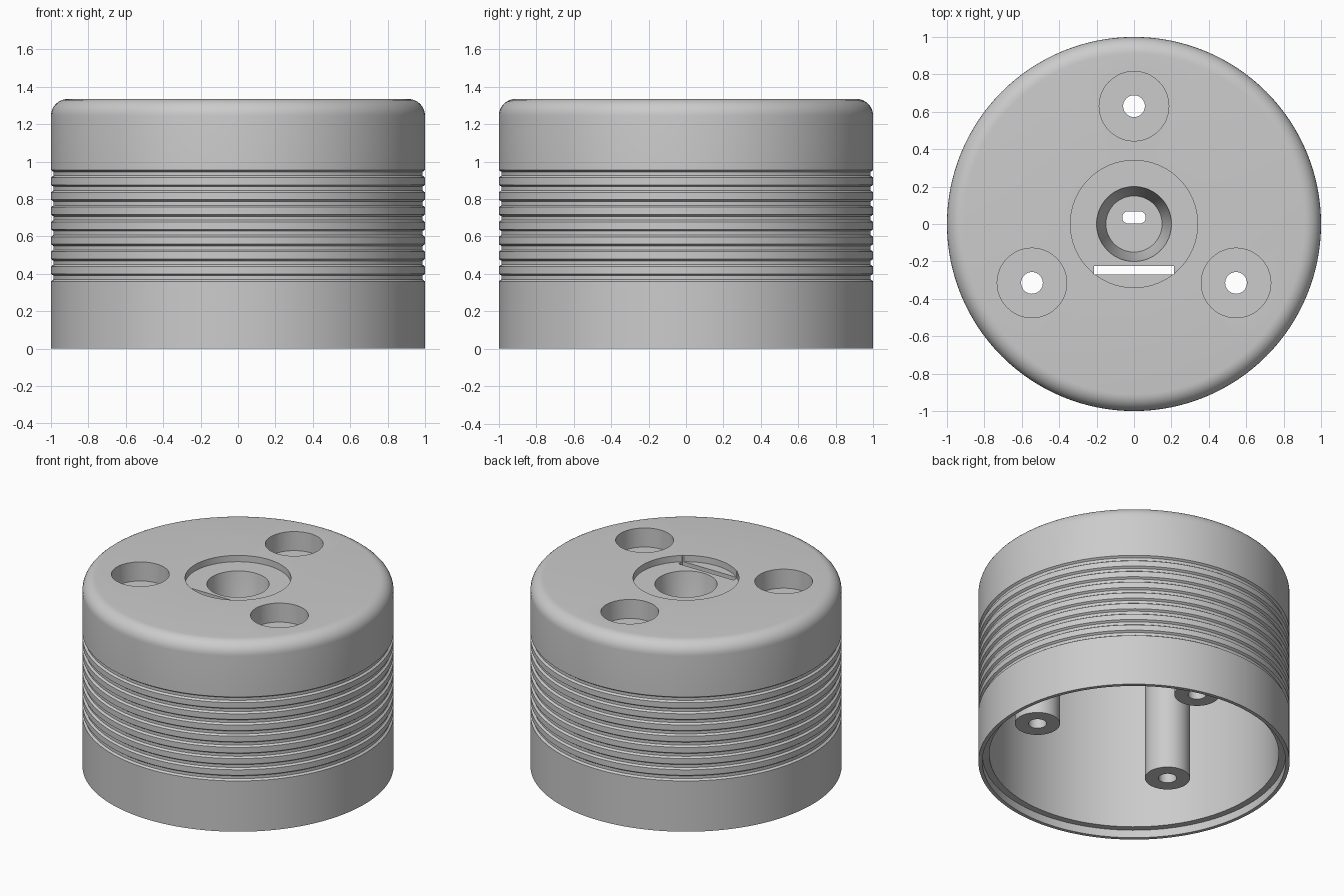
import bpy
import bmesh
import math

if "Cube" in bpy.data.objects:
    bpy.data.objects.remove(bpy.data.objects["Cube"], do_unlink=True)

SEGMENTS = 128
HEIGHT = 1.335
CEILING = 1.13
HOLE_RING = 0.63

grey = bpy.data.materials.new("plain_grey")
grey.use_nodes = True
grey.diffuse_color = (0.6, 0.6, 0.6, 1)
grey.node_tree.nodes["Principled BSDF"].inputs["Base Color"].default_value = (0.6, 0.6, 0.6, 1)


def finish(bm, name):
    bmesh.ops.recalc_face_normals(bm, faces=bm.faces)
    mesh = bpy.data.meshes.new(name)
    bm.to_mesh(mesh)
    bm.free()
    mesh.materials.append(grey)
    obj = bpy.data.objects.new(name, mesh)
    bpy.context.collection.objects.link(obj)
    return obj


def activate(obj):
    bpy.ops.object.select_all(action='DESELECT')
    obj.select_set(True)
    bpy.context.view_layer.objects.active = obj


def smooth(obj):
    activate(obj)
    bpy.ops.object.shade_smooth_by_angle(angle=math.radians(25))


def lathe(name, profile, steps, closed=False):
    """Revolve (radius, z) points around the z axis."""
    bm = bmesh.new()
    verts = [bm.verts.new((r, 0, z)) for r, z in profile]
    edges = [bm.edges.new(pair) for pair in zip(verts, verts[1:])]
    if closed:
        edges.append(bm.edges.new((verts[-1], verts[0])))
    bmesh.ops.spin(bm, geom=verts + edges, cent=(0, 0, 0), axis=(0, 0, 1),
                   angle=math.tau, steps=steps)
    bmesh.ops.remove_doubles(bm, verts=bm.verts, dist=0.0001)
    return finish(bm, name)


def circle(radius, cx=0, cy=0, start=0, sweep=math.tau, count=48):
    return [(cx + radius * math.cos(start + sweep * i / count),
             cy + radius * math.sin(start + sweep * i / count)) for i in range(count)]


def cut(target, outline, bottom, top):
    """Subtract a vertical prism from the target."""
    bm = bmesh.new()
    face = bm.faces.new([bm.verts.new((x, y, bottom)) for x, y in outline])
    extruded = bmesh.ops.extrude_face_region(bm, geom=[face])["geom"]
    moved = [v for v in extruded if isinstance(v, bmesh.types.BMVert)]
    bmesh.ops.translate(bm, verts=moved, vec=(0, 0, top - bottom))
    cutter = finish(bm, "cutter")
    cutter.hide_render = True
    mod = target.modifiers.new("cut", 'BOOLEAN')
    mod.operation = 'DIFFERENCE'
    mod.solver = 'EXACT'
    mod.object = cutter
    activate(target)
    bpy.ops.object.modifier_apply(modifier=mod.name)
    bpy.data.objects.remove(cutter, do_unlink=True)


# Housing profile: central well and shallow top recess
recess = HEIGHT - 0.045
well = 1.0
profile = [(0, well), (0.15, well), (0.16, well + 0.05), (0.185, well + 0.17),
           (0.2, recess), (0.34, recess), (0.34, HEIGHT)]

# Rounded top edge
FILLET = 0.09
for i in range(9):
    a = math.pi / 2 * (1 - i / 8)
    profile.append((1 - FILLET + FILLET * math.cos(a), HEIGHT - FILLET + FILLET * math.sin(a)))

# Grip grooves around the side
GROOVES, PITCH, WIDTH, DEPTH = 8, 0.0793, 0.04, 0.014
for i in reversed(range(GROOVES)):
    low = 0.36 + i * PITCH
    profile += [(1, low + WIDTH), (1 - DEPTH, low + WIDTH - 0.01),
                (1 - DEPTH, low + 0.01), (1, low)]

# Stepped bottom lip, inner wall, ceiling and underside of the well
profile += [(1, 0), (0.975, 0), (0.975, 0.055), (0.93, 0.055), (0.93, CEILING),
            (0.22, CEILING), (0.22, well - 0.05), (0, well - 0.05)]
housing = lathe("housing", profile, SEGMENTS)

# Counterbored screw holes with hollow posts below
for i in range(3):
    angle = math.radians(90 + 120 * i)
    x, y = HOLE_RING * math.cos(angle), HOLE_RING * math.sin(angle)
    cut(housing, circle(0.186, x, y), HEIGHT - 0.135, HEIGHT + 0.1)
    cut(housing, circle(0.058, x, y), CEILING - 0.1, HEIGHT + 0.1)
    post = lathe(f"screw_post_{i + 1}", [(0.058, 0.22), (0.145, 0.22),
                 (0.145, CEILING), (0.058, CEILING)], 48, closed=True)
    post.location = (x, y, 0)
    smooth(post)

# Straight slot in the recess
cut(housing, [(-0.215, -0.27), (0.215, -0.27), (0.215, -0.225), (-0.215, -0.225)],
    CEILING - 0.1, HEIGHT + 0.1)

# Rounded slot in the floor of the well
right_end = circle(0.033, 0.03, 0.035, -math.pi / 2, math.pi * 12 / 11, 12)
left_end = circle(0.033, -0.03, 0.035, math.pi / 2, math.pi * 12 / 11, 12)
cut(housing, right_end + left_end, well - 0.1, well + 0.1)

smooth(housing)
